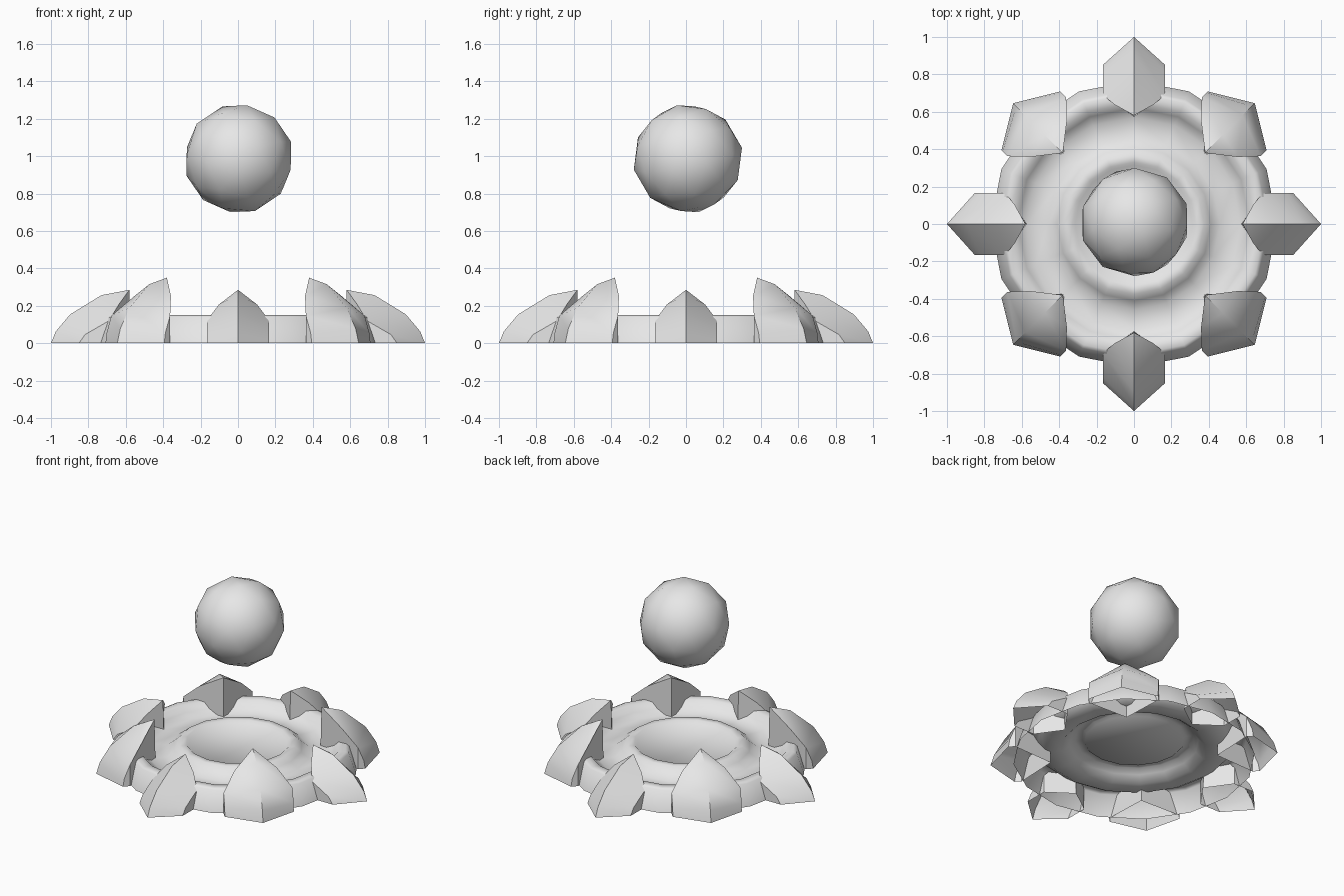
import bpy, bmesh, math
from mathutils import Matrix, Vector

cube = bpy.data.objects.get("Cube")
if cube:
    bpy.data.objects.remove(cube, do_unlink=True)

stone = bpy.data.materials.new("pale grey stone")
stone.use_nodes = True
GREY = (0.8, 0.8, 0.8, 1.0)
stone.diffuse_color = GREY
stone.node_tree.nodes["Principled BSDF"].inputs["Base Color"].default_value = GREY


def finish(name, bm, angle):
    """Turn a bmesh into a smooth-shaded object with the shared material."""
    mesh = bpy.data.meshes.new(name)
    bm.to_mesh(mesh)
    bm.free()
    mesh.materials.append(stone)
    obj = bpy.data.objects.new(name, mesh)
    bpy.context.collection.objects.link(obj)
    bpy.ops.object.select_all(action='DESELECT')
    obj.select_set(True)
    bpy.context.view_layer.objects.active = obj
    bpy.ops.object.shade_smooth_by_angle(angle=math.radians(angle))
    return obj


# Dish: open-bottomed 16-sided shell with a raised hub and outer rim (radius, height)
SIDES = 16
PROFILE = [(0.315, 0.135), (0.33, 0.15), (0.375, 0.15), (0.41, 0.12), (0.46, 0.08),
           (0.57, 0.08), (0.62, 0.11), (0.65, 0.145), (0.70, 0.15), (0.72, 0.14),
           (0.767, 0.0)]
bm = bmesh.new()
rings = []
for r, z in PROFILE:
    rings.append([bm.verts.new((r * math.cos(a), r * math.sin(a), z))
                  for a in (math.tau * i / SIDES for i in range(SIDES))])
bm.faces.new(rings[0])
for inner, outer in zip(rings, rings[1:]):
    for i in range(SIDES):
        j = (i + 1) % SIDES
        bm.faces.new((inner[i], outer[i], outer[j], inner[j]))
finish("dish", bm, 50)


# Claw stones: curved ridge, two flanks and a V-shaped inner face, open underneath
def claw(name, angle, tip, side, shoulder, inner, half, height):
    bm = bmesh.new()
    length = tip - inner
    ridge = [bm.verts.new((tip - u * length, 0, v * height)) for u, v in
             ((0, 0), (0.06, 0.22), (0.24, 0.54), (0.63, 0.90), (0.98, 1.0))]
    foot = bm.verts.new((inner, 0, 0))
    mid_r = inner + (shoulder - inner) * 0.56
    for s in (1, -1):
        def point(r, t, z):
            return bm.verts.new((r, s * t * half, z * height))
        edge = [point(side, 1, 0),
                point(side * 0.8 + shoulder * 0.2, 1, 0.16),
                point(shoulder, 1, 0.42),
                point(mid_r, 0.62, 0.72)]
        heel = point(shoulder, 1, 0)
        faces = [(ridge[i], ridge[i + 1], edge[i + 1], edge[i]) for i in range(3)]
        faces += [(ridge[3], ridge[4], edge[3]),
                  (edge[0], edge[1], edge[2], heel),
                  (heel, edge[2], edge[3], ridge[4], foot)]
        for f in faces:
            bm.faces.new(f if s < 0 else f[::-1])
    bmesh.ops.recalc_face_normals(bm, faces=bm.faces)
    # Make sure the shell faces outwards
    centre = Vector(((tip + inner) / 2, 0, height * 0.2))
    if sum(f.normal.dot(f.calc_center_median() - centre) for f in bm.faces) < 0:
        bmesh.ops.reverse_faces(bm, faces=bm.faces)
    bmesh.ops.rotate(bm, verts=bm.verts, cent=(0, 0, 0),
                     matrix=Matrix.Rotation(angle, 3, 'Z'))
    finish(name, bm, 48)


for k, where in enumerate(("left", "back", "right", "front")):
    claw("claw_" + where, k * math.pi / 2, 1.0, 0.85, 0.69, 0.572, 0.167, 0.285)
for k, where in enumerate(("back_left", "back_right", "front_right", "front_left")):
    claw("claw_" + where, (k + 0.5) * math.pi / 2, 0.913, 0.78, 0.735, 0.53, 0.222, 0.35)

# Floating orb: slightly tilted low-poly ball
bm = bmesh.new()
bmesh.ops.create_icosphere(bm, subdivisions=2, radius=0.295)
bmesh.ops.rotate(bm, verts=bm.verts, cent=(0, 0, 0),
                 matrix=Matrix.Rotation(0.2, 3, 'X') @ Matrix.Rotation(0.15, 3, 'Y'))
bmesh.ops.translate(bm, verts=bm.verts, vec=(0.004, 0.01, 0.986))
finish("orb", bm, 60)
